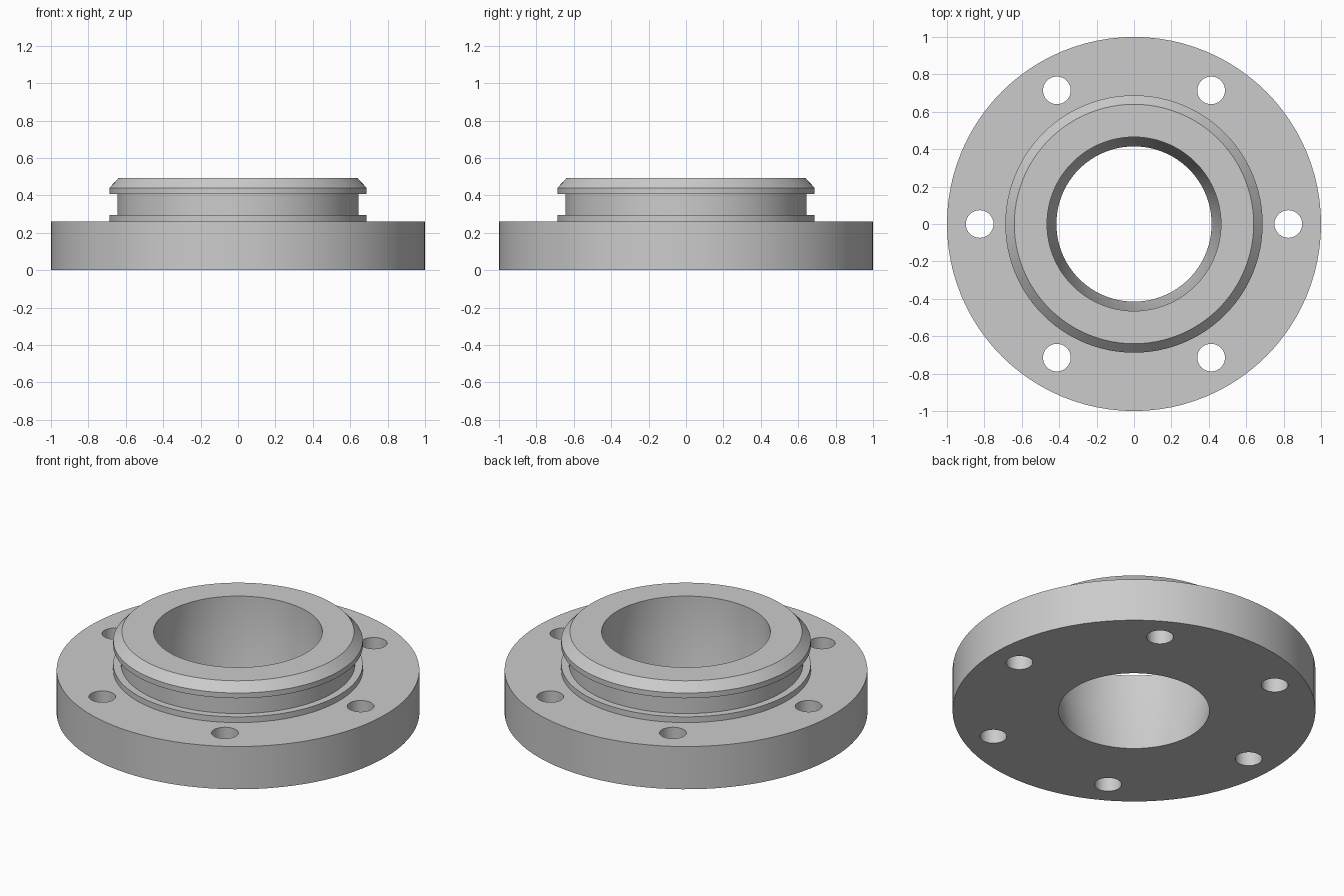
import bpy
import bmesh
import math

if "Cube" in bpy.data.objects:
    bpy.data.objects.remove(bpy.data.objects["Cube"])

SEGMENTS = 96

steel = bpy.data.materials.new("light_grey_metal")
steel.diffuse_color = (0.6, 0.6, 0.6, 1)
steel.use_nodes = True
steel.node_tree.nodes["Principled BSDF"].inputs["Base Color"].default_value = steel.diffuse_color


def revolve(name, profile):
    """Closed (radius, z) profile turned about the z axis."""
    bm = bmesh.new()
    rings = []
    for i in range(SEGMENTS):
        a = 2 * math.pi * i / SEGMENTS
        rings.append([bm.verts.new((r * math.cos(a), r * math.sin(a), z)) for r, z in profile])
    n = len(profile)
    for i in range(SEGMENTS):
        here, there = rings[i], rings[(i + 1) % SEGMENTS]
        for j in range(n):
            k = (j + 1) % n
            bm.faces.new((here[j], there[j], there[k], here[k]))
    bmesh.ops.recalc_face_normals(bm, faces=bm.faces)
    mesh = bpy.data.meshes.new(name)
    bm.to_mesh(mesh)
    bm.free()
    mesh.materials.append(steel)
    obj = bpy.data.objects.new(name, mesh)
    bpy.context.collection.objects.link(obj)
    return obj


# Flange, collar, groove, chamfered lip, straight bore and tapered lower bore
flange = revolve("flanged_hub", [
    (0.415, 0), (1, 0), (1, 0.26),
    (0.688, 0.26), (0.688, 0.295),
    (0.645, 0.295), (0.645, 0.408),
    (0.688, 0.408), (0.688, 0.44),
    (0.64, 0.492), (0.465, 0.492), (0.465, 0.26),
])

# Six bolt holes
bm = bmesh.new()
for i in range(6):
    a = math.radians(60 * i)
    made = bmesh.ops.create_cone(bm, cap_ends=True, segments=32, radius1=0.074, radius2=0.074, depth=0.6)
    bmesh.ops.translate(bm, verts=made["verts"],
                        vec=(0.825 * math.cos(a), 0.825 * math.sin(a), 0.13))
cutter_mesh = bpy.data.meshes.new("bolt_hole_cutter")
bm.to_mesh(cutter_mesh)
bm.free()
cutter_mesh.materials.append(steel)
cutter = bpy.data.objects.new("bolt_hole_cutter", cutter_mesh)
bpy.context.collection.objects.link(cutter)
cutter.hide_render = True

bpy.context.view_layer.objects.active = flange
flange.select_set(True)
cut = flange.modifiers.new("bolt_holes", "BOOLEAN")
cut.operation = "DIFFERENCE"
cut.solver = "EXACT"
cut.object = cutter
bpy.ops.object.modifier_apply(modifier=cut.name)
bpy.data.objects.remove(cutter)

# Smooth round walls with crisp rims
bpy.ops.object.shade_smooth_by_angle(angle=math.radians(30))
